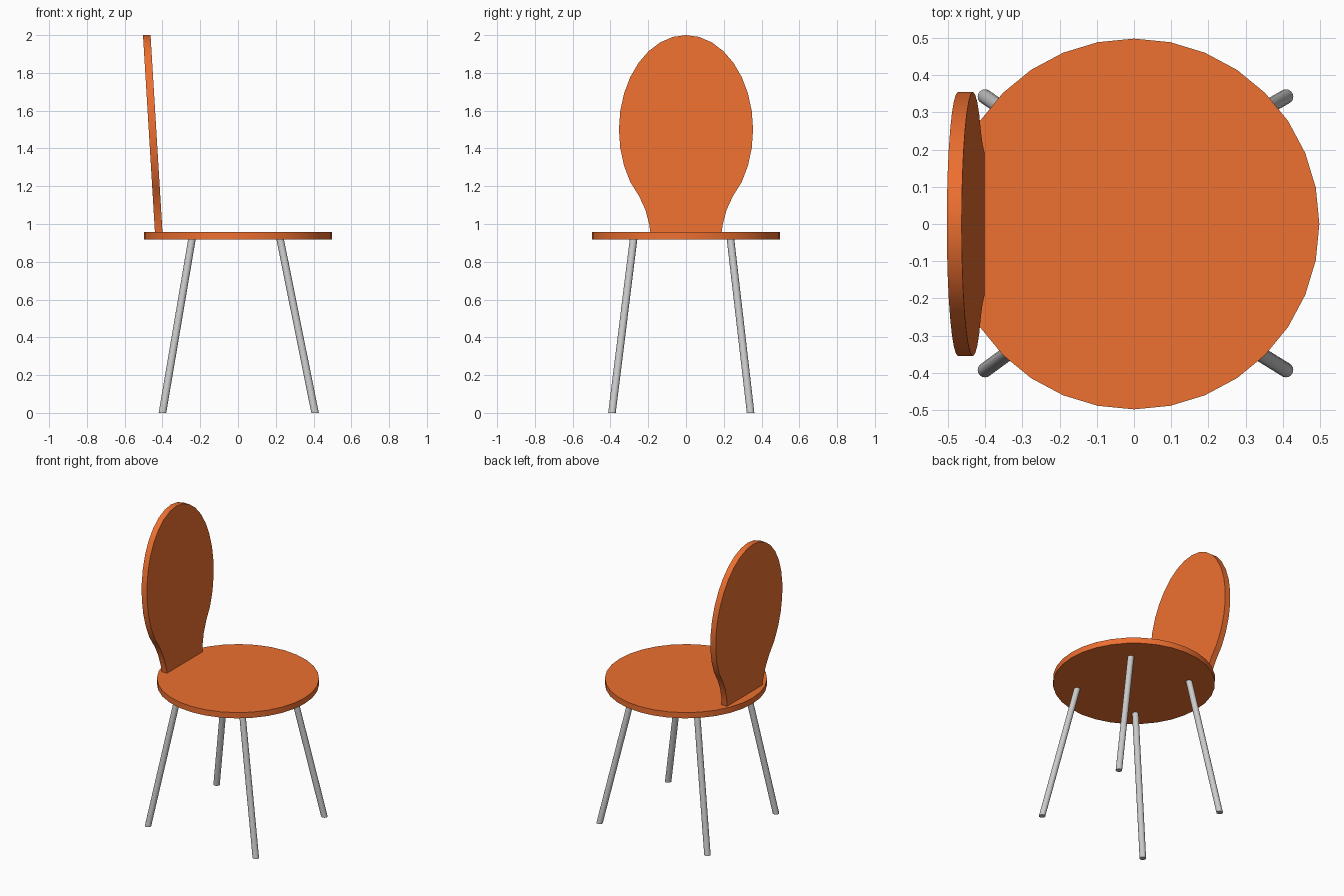
import bpy, bmesh, math

if "Cube" in bpy.data.objects:
    bpy.data.objects.remove(bpy.data.objects["Cube"])

orange = bpy.data.materials.new("orange")
orange.diffuse_color = (0.85, 0.16, 0.03, 1)
orange.use_nodes = True
orange.node_tree.nodes["Principled BSDF"].inputs["Base Color"].default_value = orange.diffuse_color


def loft(name, rings, mat=None):
    """Join matching rings of points into a capped solid."""
    bm = bmesh.new()
    loops = [[bm.verts.new(p) for p in ring] for ring in rings]
    n = len(loops[0])
    for a, b in zip(loops, loops[1:]):
        for i in range(n):
            j = (i + 1) % n
            bm.faces.new((a[i], a[j], b[j], b[i]))
    bm.faces.new(loops[0][::-1])
    bm.faces.new(loops[-1])
    bmesh.ops.recalc_face_normals(bm, faces=bm.faces[:])
    mesh = bpy.data.meshes.new(name)
    bm.to_mesh(mesh)
    bm.free()
    obj = bpy.data.objects.new(name, mesh)
    bpy.context.collection.objects.link(obj)
    if mat:
        mesh.materials.append(mat)
    bpy.ops.object.select_all(action='DESELECT')
    obj.select_set(True)
    bpy.context.view_layer.objects.active = obj
    bpy.ops.object.shade_smooth_by_angle(angle=math.radians(35))
    return obj


def circle(x, y, z, r, n):
    return [(x + r * math.cos(2 * math.pi * i / n),
             y + r * math.sin(2 * math.pi * i / n), z) for i in range(n)]


# Round seat
loft("seat", [circle(0, 0, z, 0.498, 32) for z in (0.918, 0.957)], orange)

# Backrest: oval with a narrow flared neck, leaning back
half = [(0.188, 0.95), (0.195, 1.0), (0.215, 1.075), (0.247, 1.145), (0.275, 1.19)]
for k in range(-3, 8):
    a = k * math.pi / 16
    half.append((0.355 * math.cos(a), 1.5 + 0.5 * math.sin(a)))
outline = half + [(0, 2.0)] + [(-y, z) for y, z in reversed(half)]


def lean(z):
    return -0.40 - 0.063 * (z - 0.96) / 1.04


loft("backrest", [[(lean(z) - d, y, z) for y, z in outline] for d in (0, 0.04)], orange)

# Four splayed legs with level ends
for side, x0, x1 in (("left", -0.40, -0.243), ("right", 0.408, 0.222)):
    for end, y0, y1 in (("front", -0.392, -0.277), ("rear", 0.342, 0.235)):
        loft(f"{end}_{side}_leg", [circle(x0, y0, 0, 0.02, 16),
                                   circle(x1, y1, 0.925, 0.02, 16)])
